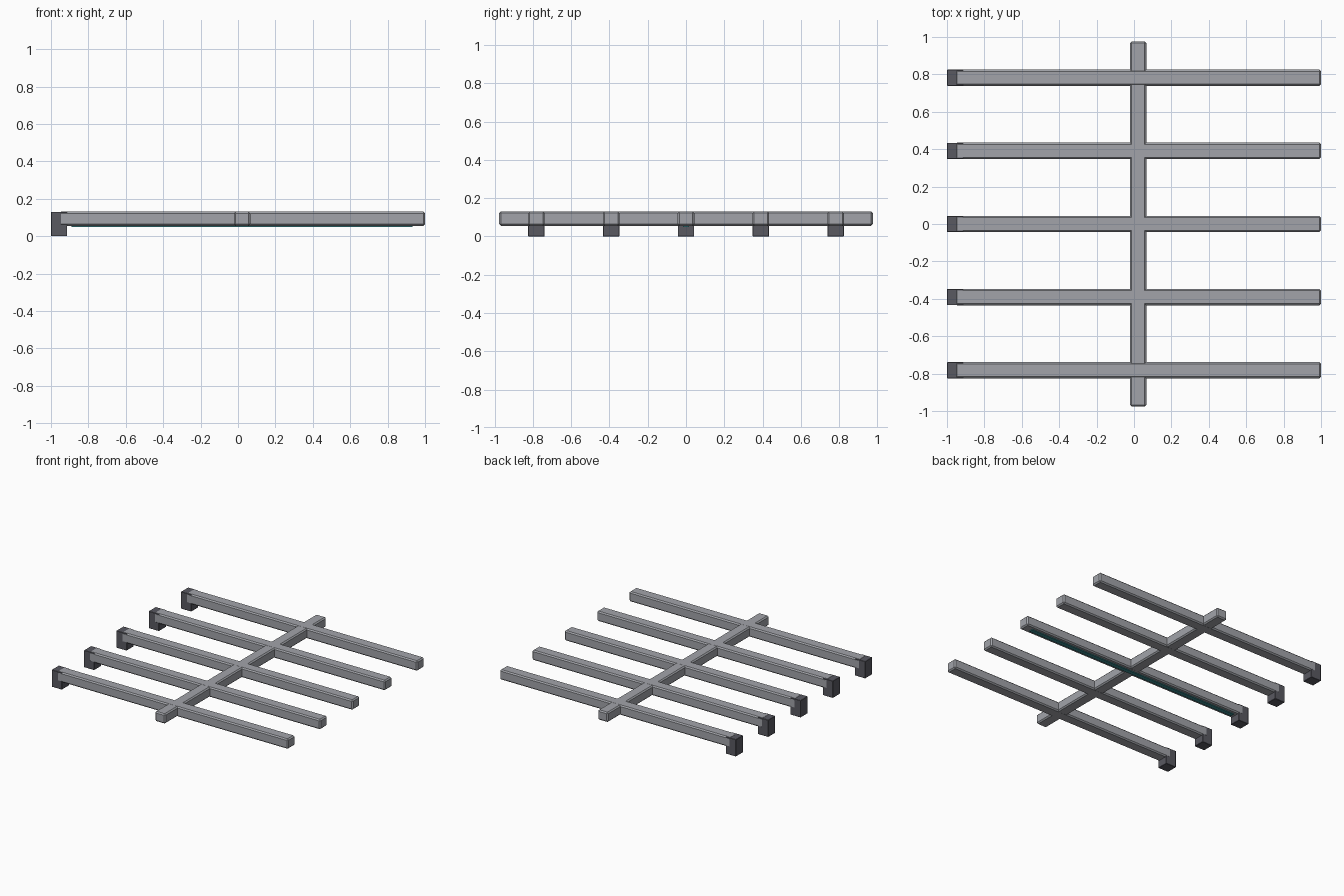
import bpy

if "Cube" in bpy.data.objects:
    bpy.data.objects.remove(bpy.data.objects["Cube"])


def material(name, color):
    m = bpy.data.materials.new(name)
    m.diffuse_color = (*color, 1)
    m.use_nodes = True
    m.node_tree.nodes["Principled BSDF"].inputs["Base Color"].default_value = m.diffuse_color
    return m


def box(name, lo, hi, mat=None, bevel=0.0):
    # Box between two corners, optionally with a small chamfer
    bpy.ops.mesh.primitive_cube_add(size=1, location=[(a + b) / 2 for a, b in zip(lo, hi)])
    ob = bpy.context.object
    ob.name = name
    ob.scale = [b - a for a, b in zip(lo, hi)]
    bpy.ops.object.transform_apply(location=False, rotation=False, scale=True)
    if bevel:
        mod = ob.modifiers.new("chamfer", 'BEVEL')
        mod.width = bevel
        mod.segments = 1
    if mat:
        ob.data.materials.append(mat)
    return ob


steel = material("steel", (0.36, 0.37, 0.40))
dark = material("dark_metal", (0.10, 0.10, 0.12))
teal = material("teal", (0.04, 0.25, 0.27))

HALF = 0.0435          # half width of every bar
Z0, Z1 = 0.055, 0.131  # bar bottom and top
MID = 0.022            # spine position in x
BEVEL = 0.009

# Five cross bars, each with a hooked foot at its left end
for i in range(5):
    y = (i - 2) * 0.391
    box(f"cross_bar_{i + 1}", (-0.956, y - HALF, Z0), (1.0, y + HALF, Z1), steel, BEVEL)
    box(f"end_foot_{i + 1}", (-1.0, y - HALF + 0.0005, 0), (-0.913, y + HALF - 0.0005, Z1 - 0.001), dark, 0.002)

# Spine joining the bars
box("spine_bar", (MID - HALF, -0.976, Z0 + 0.0005), (MID + HALF, 0.976, Z1 - 0.0005), steel, BEVEL)

# Thin strip under the middle bar
box("light_strip", (-0.89, -0.016, 0.049), (0.934, 0.016, 0.060), teal)
